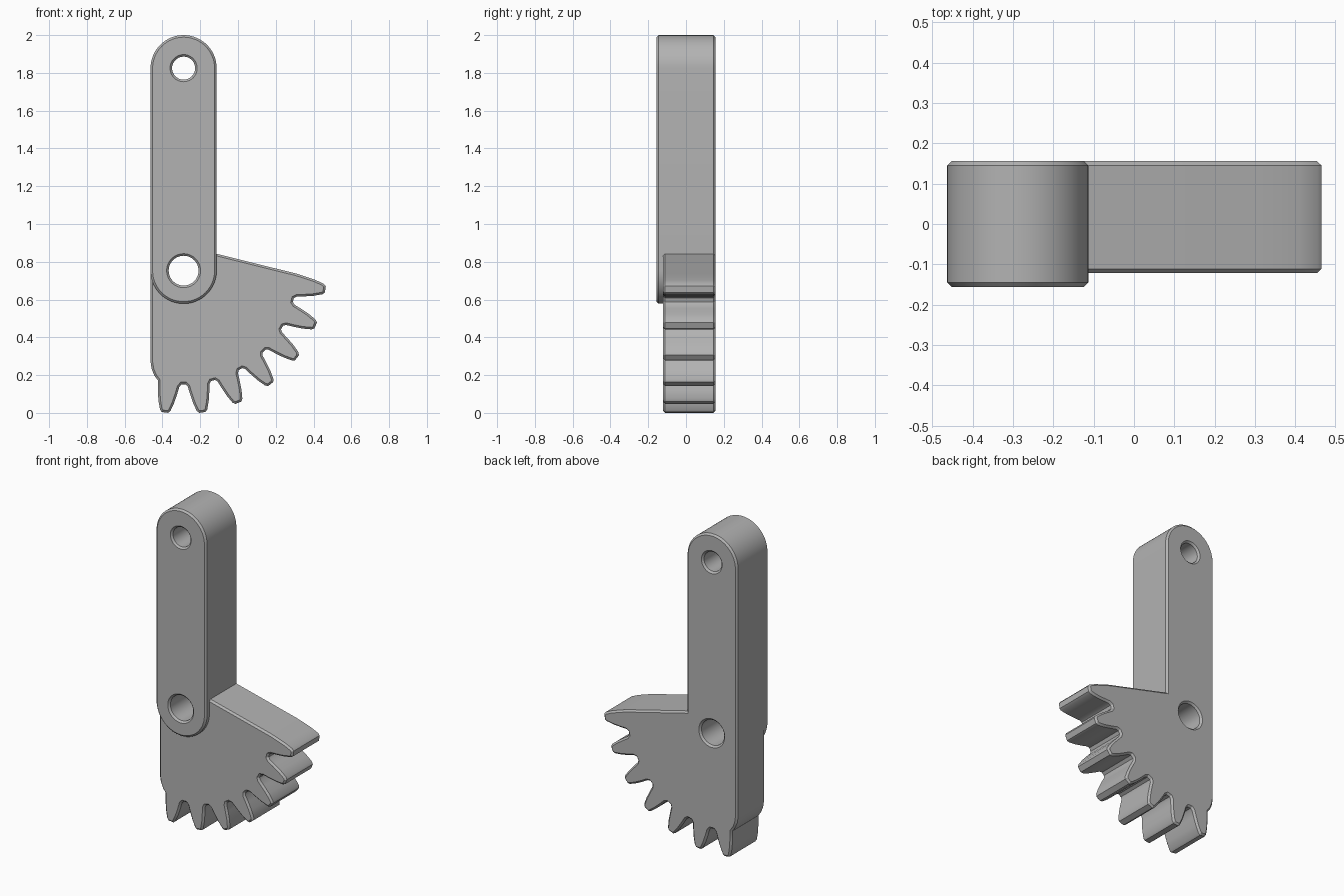
import bpy, bmesh
from math import sin, cos, pi, radians
from mathutils import Vector

cube = bpy.data.objects.get("Cube")
if cube:
    bpy.data.objects.remove(cube, do_unlink=True)

PIVOT = Vector((-0.288, 0.753))
ARM_R = 0.175
TOP = Vector((PIVOT.x, 2 - ARM_R))
CHAMFER = 0.011
BACK = 0.156

steel = bpy.data.materials.new("Plain grey")
steel.use_nodes = True
grey = (0.45, 0.45, 0.45, 1)
steel.diffuse_color = grey
steel.node_tree.nodes["Principled BSDF"].inputs["Base Color"].default_value = grey


def arc(center, radius, start, end, steps):
    """Points on an arc, angles in degrees."""
    angles = [radians(start + (end - start) * i / steps) for i in range(steps + 1)]
    return [center + radius * Vector((cos(a), sin(a))) for a in angles]


def inset(loop, dist):
    """Move a loop towards its left side, which is the solid side."""
    result = []
    for i, p in enumerate(loop):
        d1 = (p - loop[i - 1]).normalized()
        d2 = (loop[(i + 1) % len(loop)] - p).normalized()
        n1, n2 = Vector((-d1.y, d1.x)), Vector((-d2.y, d2.x))
        result.append(p + (n1 + n2) * dist / (1 + n1.dot(n2)))
    return result


def plate(name, loops, front, back):
    """Thick chamfered plate from an outline and clockwise holes."""
    bm = bmesh.new()
    caps = ([], [])
    for loop in loops:
        small = inset(loop, CHAMFER)
        layers = [(small, front), (loop, front + CHAMFER),
                  (loop, back - CHAMFER), (small, back)]
        rings = [[bm.verts.new((p.x, y, p.y)) for p in pts] for pts, y in layers]
        n = len(loop)
        for a, b in zip(rings, rings[1:]):
            for i in range(n):
                j = (i + 1) % n
                bm.faces.new((a[i], a[j], b[j], b[i]))
        for cap, ring in zip(caps, (rings[0], rings[-1])):
            cap += [bm.edges.get((ring[i - 1], ring[i])) for i in range(n)]
    for cap, side in zip(caps, (-1, 1)):
        bmesh.ops.triangle_fill(bm, edges=cap, use_beauty=True, normal=(0, side, 0))
    bmesh.ops.recalc_face_normals(bm, faces=bm.faces)
    mesh = bpy.data.meshes.new(name)
    bm.to_mesh(mesh)
    bm.free()
    mesh.materials.append(steel)
    obj = bpy.data.objects.new(name, mesh)
    bpy.context.collection.objects.link(obj)
    bpy.ops.object.select_all(action='DESELECT')
    obj.select_set(True)
    bpy.context.view_layer.objects.active = obj
    bpy.ops.object.shade_smooth_by_angle(angle=radians(30))
    return obj


# Straight arm with round ends and two pin holes
arm_outline = arc(TOP, ARM_R, 0, 180, 32) + arc(PIVOT, ARM_R, 180, 360, 32)
upper_hole = arc(TOP, 0.061, 360, 0, 40)[:-1]
pivot_hole = arc(PIVOT, 0.079, 360, 0, 40)[:-1]
plate("lever_arm", [arm_outline, upper_hole, pivot_hole], -BACK, BACK)

# Half tooth: distance from the pivot and half width, root to tip
TOOTH = [(0.598, 0.068), (0.612, 0.058), (0.65, 0.052),
         (0.70, 0.042), (0.745, 0.028), (0.757, 0.017)]
TEETH = 7


def tooth_point(angle, reach, side):
    out = Vector((sin(angle), -cos(angle)))
    across = Vector((cos(angle), sin(angle)))
    return PIVOT + out * reach + across * side


# Gear sector outline, counter-clockwise from the lower right tooth side
sector = []
for k in range(TEETH):
    angle = radians(15 * k - 7.5)
    rising = TOOTH[2:] if k == 0 else TOOTH
    falling = TOOTH[2:] if k == TEETH - 1 else TOOTH
    sector += [tooth_point(angle, r, -w) for r, w in rising]
    sector += [tooth_point(angle, r, w) for r, w in reversed(falling)]

# Sloped top edge, clearance round the pin inside the arm, then the left edge
left = PIVOT.x - ARM_R
sector += [Vector(p) for p in ((0.31, 0.737), (-0.16, 0.854))]
sector += arc(PIVOT, 0.13, 0, -180, 24)
sector += [Vector(p) for p in ((-0.418, 0.85), (left, 0.85), (left, 0.27),
                               (-0.457, 0.232), (-0.443, 0.198), (-0.424, 0.172))]
plate("gear_sector", [sector], -0.122, BACK)
